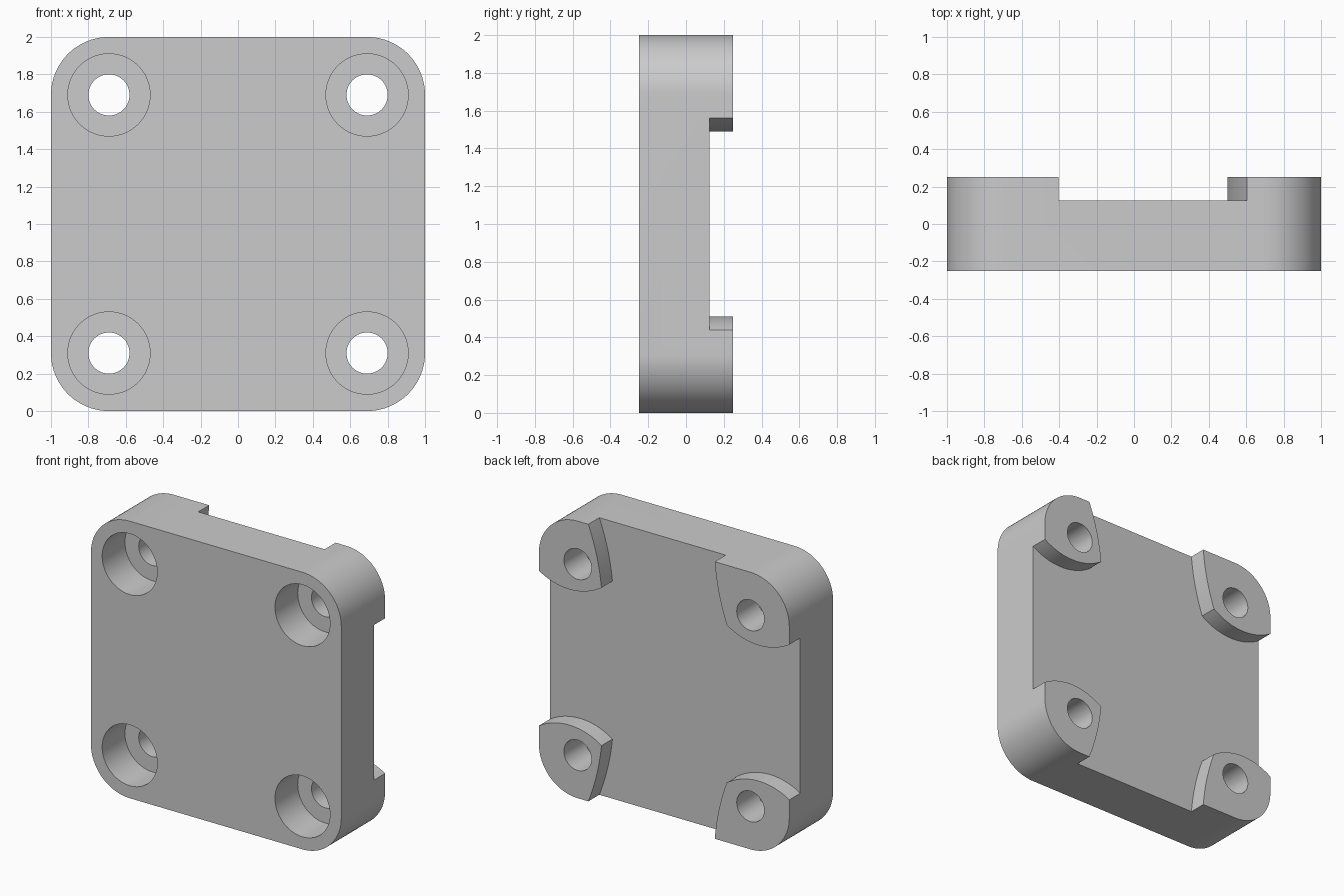
import bpy, bmesh
from math import sin, cos, pi
from mathutils import Vector

if "Cube" in bpy.data.objects:
    bpy.data.objects.remove(bpy.data.objects["Cube"])

FRONT, BACK, RECESS = -0.25, 0.25, 0.125   # depths along y
BORE_FLOOR = 0.01
HOLE, RADIUS = 0.69, 0.31                  # hole offset and corner radius
MID = 1.0                                  # height of the plate centre

grey = bpy.data.materials.new("light grey")
grey.use_nodes = True
grey.diffuse_color = (0.6, 0.6, 0.6, 1)
grey.node_tree.nodes["Principled BSDF"].inputs["Base Color"].default_value = grey.diffuse_color


def ring(cx, cz, r, start=0.0, sweep=2 * pi, steps=64, closed=True):
    count = steps if closed else steps + 1
    return [(cx + r * cos(start + sweep * i / steps),
             cz + r * sin(start + sweep * i / steps)) for i in range(count)]


def bulge(a, b, sag, steps=24):
    """Arc from a to b, bowed by sag to the left of the direction of travel."""
    a, b = Vector(a), Vector(b)
    half, mid = (b - a) / 2, (a + b) / 2
    side = Vector((-half.y, half.x)).normalized()
    r = (half.length ** 2 + sag ** 2) / (2 * sag)
    centre = mid - side * (r - sag)
    points = []
    for i in range(steps + 1):
        t = 2 * i / steps - 1
        along = half * t
        rise = (r * r - along.length_squared) ** 0.5
        points.append(tuple(centre + along + side * rise))
    return points


def prism(name, outline, y0, y1):
    bm = bmesh.new()
    face = bm.faces.new([bm.verts.new((x, y0, z + MID)) for x, z in outline])
    moved = bmesh.ops.extrude_face_region(bm, geom=[face])["geom"]
    bmesh.ops.translate(bm, vec=(0, y1 - y0, 0),
                        verts=[v for v in moved if isinstance(v, bmesh.types.BMVert)])
    bmesh.ops.recalc_face_normals(bm, faces=bm.faces)
    mesh = bpy.data.meshes.new(name)
    bm.to_mesh(mesh)
    bm.free()
    mesh.materials.append(grey)
    obj = bpy.data.objects.new(name, mesh)
    bpy.context.collection.objects.link(obj)
    return obj


# Rounded square plate
outline = []
for i, (sx, sz) in enumerate([(1, 1), (-1, 1), (-1, -1), (1, -1)]):
    outline += ring(sx * HOLE, sz * HOLE, RADIUS, i * pi / 2, pi / 2, 20, False)
plate = prism("mounting_plate", outline, FRONT, BACK)


# Back recess, which leaves a raised pad at each corner
def pad_edge(sx):
    """Upper pad border, from the top edge down and out to the side edge."""
    top_x = 0.605 if sx > 0 else -0.405
    top, inner, outer = (top_x, 1.0), (sx * 0.5, 0.57), (sx, 0.56)
    # sag sign follows the side so that every border bows out of the pad
    path = ([(top_x, 1.1)]
            + (bulge(top, inner, 0.015) if sx < 0 else bulge(inner, top, 0.015)[::-1])[:-1]
            + (bulge(inner, outer, 0.075) if sx < 0 else bulge(outer, inner, 0.075)[::-1])
            + [(sx * 1.1, 0.56)])
    return path


upper = pad_edge(1)[::-1] + pad_edge(-1)
lower = [(x, -z) for x, z in reversed(upper)]
cutters = [prism("recess_cutter", upper + lower, RECESS, BACK + 0.1)]

# Counterbored screw holes
for sx in (-1, 1):
    for sz in (-1, 1):
        cutters.append(prism("bore_cutter", ring(sx * HOLE, sz * HOLE, 0.22),
                             FRONT - 0.1, BORE_FLOOR))
        cutters.append(prism("hole_cutter", ring(sx * HOLE, sz * HOLE, 0.11),
                             FRONT - 0.2, BACK + 0.2))

for cutter in cutters:
    cutter.hide_render = True
    mod = plate.modifiers.new(cutter.name, "BOOLEAN")
    mod.operation, mod.solver, mod.object = "DIFFERENCE", "EXACT", cutter

# Bake the cuts and remove the cutters
bpy.context.view_layer.update()
graph = bpy.context.evaluated_depsgraph_get()
result = bpy.data.meshes.new_from_object(plate.evaluated_get(graph))
plate.modifiers.clear()
plate.data = result
for cutter in cutters:
    bpy.data.objects.remove(cutter)

# Smooth the curved walls and keep the rims sharp
bpy.ops.object.select_all(action="DESELECT")
plate.select_set(True)
bpy.context.view_layer.objects.active = plate
bpy.ops.object.shade_smooth_by_angle(angle=pi / 6)
